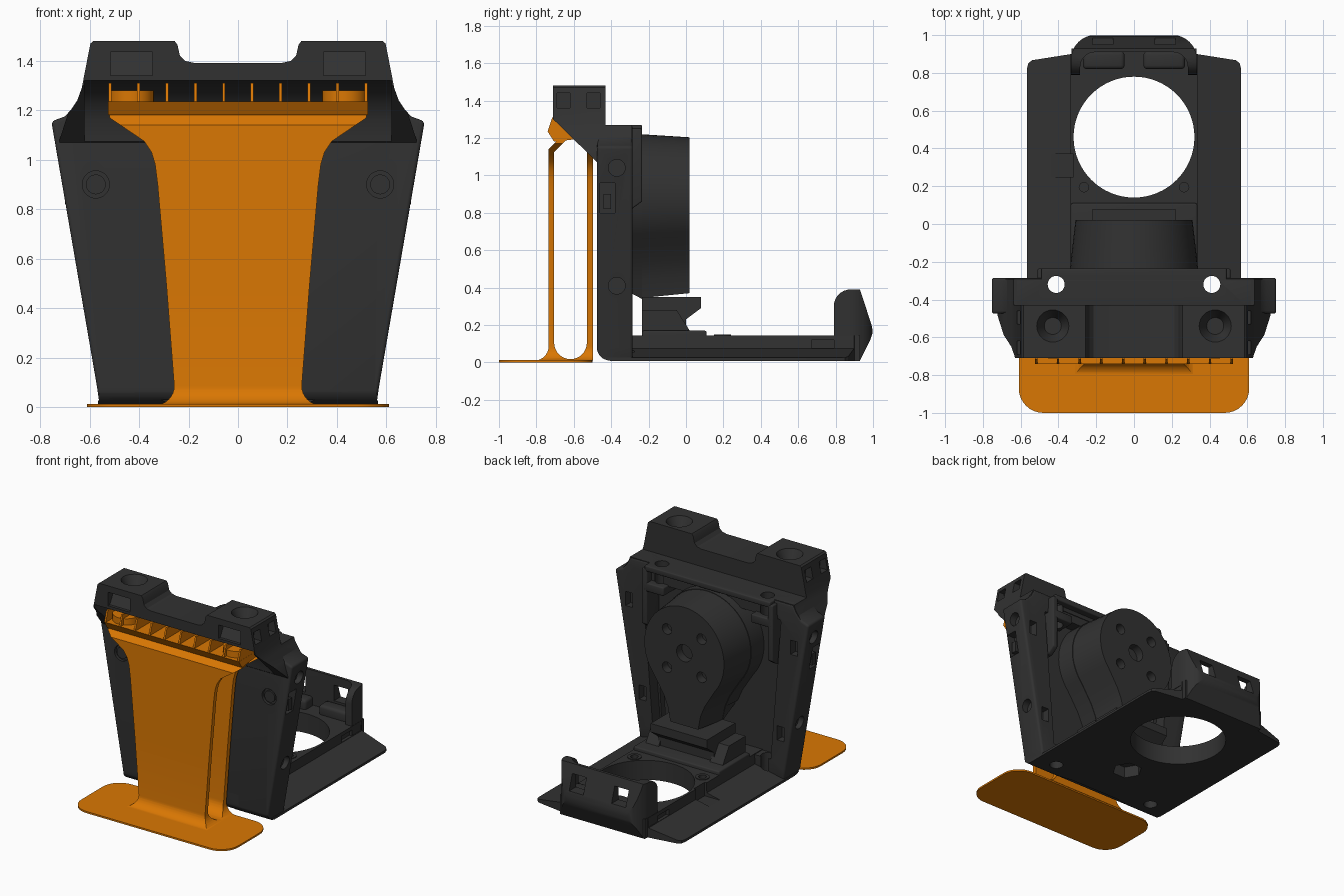
import bpy, bmesh, math

if "Cube" in bpy.data.objects:
    bpy.data.objects.remove(bpy.data.objects["Cube"])


def material(name, rgb):
    m = bpy.data.materials.new(name)
    m.use_nodes = True
    m.diffuse_color = (*rgb, 1)
    m.node_tree.nodes["Principled BSDF"].inputs["Base Color"].default_value = (*rgb, 1)
    return m


DARK = material("charcoal plastic", (0.031, 0.031, 0.031))
ORANGE = material("orange plastic", (0.7, 0.185, 0.001))
AXES = {"x": lambda p, d: (d, p[0], p[1]), "y": lambda p, d: (p[0], d, p[1]), "z": lambda p, d: (p[0], p[1], d)}


def bake(ob):
    """Turn the modifiers into plain mesh."""
    dg = bpy.context.evaluated_depsgraph_get()
    ob.data = bpy.data.meshes.new_from_object(ob.evaluated_get(dg))
    ob.modifiers.clear()


def prism(name, pts, axis, a, b, mat=DARK, bevel=0.0, end=None):
    """Extrude a profile along an axis; end gives a second profile for a taper."""
    bm = bmesh.new()
    lo = [bm.verts.new(AXES[axis](p, a)) for p in pts]
    hi = [bm.verts.new(AXES[axis](p, b)) for p in (end or pts)]
    bm.faces.new(lo)
    bm.faces.new(hi)
    for i in range(len(lo)):
        j = (i + 1) % len(lo)
        bm.faces.new((lo[i], lo[j], hi[j], hi[i]))
    bmesh.ops.recalc_face_normals(bm, faces=bm.faces)
    me = bpy.data.meshes.new(name)
    bm.to_mesh(me)
    bm.free()
    me.materials.append(mat)
    ob = bpy.data.objects.new(name, me)
    bpy.context.collection.objects.link(ob)
    if bevel:
        m = ob.modifiers.new("bevel", "BEVEL")
        m.width, m.segments, m.limit_method = bevel, 3, "ANGLE"
        m.angle_limit = math.radians(35)
        bake(ob)
    return ob


def box(name, x, y, z, mat=DARK, bevel=0.0):
    return prism(name, [(x[0], y[0]), (x[1], y[0]), (x[1], y[1]), (x[0], y[1])], "z", *z, mat, bevel)


def arc(u, v, r, a0, a1, n=8):
    angles = [math.radians(a0 + (a1 - a0) * i / n) for i in range(n + 1)]
    return [(u + r * math.cos(a), v + r * math.sin(a)) for a in angles]


def circle(u, v, r, n=32):
    return arc(u, v, r, 0, 360, n)[:-1]


def rounded(x0, x1, y0, y1, r):
    corners = [(x1 - r, y1 - r), (x0 + r, y1 - r), (x0 + r, y0 + r), (x1 - r, y0 + r)]
    return [p for k, c in enumerate(corners) for p in arc(*c, r, 90 * k, 90 * k + 90)]


def mirrored(half):
    return half + [(-x, v) for x, v in reversed(half)]


def side(s, a, b):
    return sorted((s * a, s * b))


def boolean(ob, tools, op="DIFFERENCE"):
    for t in tools:
        m = ob.modifiers.new("bool", "BOOLEAN")
        m.object, m.operation, m.solver = t, op, "EXACT"
    bake(ob)
    for t in tools:
        bpy.data.objects.remove(t)


def strap_holes():
    return [prism("cut", circle(s * 0.412, -0.32, 0.045), "z", -0.1, 1.6) for s in (-1, 1)]


def toe_cuts():
    """Rounded lower front edge and the central relief behind the stand."""
    return [prism("cut", arc(-0.405, 0.082, 0.072, 180, 270) + [(-0.405, -0.1), (-0.6, -0.1), (-0.6, 0.082)], "x", -1, 1),
            prism("cut", mirrored([(0.35, -0.6), (0.33, -0.47), (0.28, -0.43), (0.2, -0.41)]), "z", -0.1, 0.03)]


# Orange stand: foot, two waisted panels joined by a rounded trough
prism("stand_foot", rounded(-0.61, 0.61, -1, -0.5, 0.13), "z", 0, 0.012, ORANGE)
waist = mirrored(arc(0.335, 0.085, 0.077, 270, 180) + [(0.29, 0.5), (0.325, 0.9), (0.335, 0.98), (0.35, 1.03),
                                                     (0.38, 1.075), (0.52, 1.17), (0.52, 1.32)])
front = arc(-0.81, 0.085, 0.075, 270, 360) + [(-0.735, 1.14), (-0.645, 1.23), (-0.615, 1.215), (-0.705, 1.125)]
front += arc(-0.6175, 0.105, 0.0875, 180, 270)
rear = arc(-0.6175, 0.105, 0.0875, 270, 360) + [(-0.53, 1.14), (-0.5, 1.2), (-0.497, 1.2), (-0.497, 0.01)]
for name, prof in (("stand_front_panel", front + [(-0.6175, 0.01)]), ("stand_rear_panel", rear + [(-0.6175, 0.01)])):
    panel = prism(name, prof, "x", -0.6, 0.6, ORANGE)
    boolean(panel, [prism("outline", waist, "y", -1, 0)], "INTERSECT")

# Orange ribbed catch along the top
prism("catch_floor", [(-0.74, 1.235), (-0.705, 1.18), (-0.53, 1.2), (-0.53, 1.235)], "x", -0.525, 0.525, ORANGE)
for i in range(10):
    x = -0.518 + i * 0.1151
    prism("catch_rib", [(-0.74, 1.235), (-0.715, 1.31), (-0.62, 1.305), (-0.54, 1.22)], "x", x - 0.006, x + 0.006, ORANGE)
for s in (-1, 1):
    prism("catch_boss", circle(s * 0.43, -0.625, 0.09), "z", 1.23, 1.28, ORANGE)

# Upright body: open-backed tray that widens upwards
outline = mirrored([(0.56, 0.01), (0.57, 0.08), (0.755, 1.155), (0.7, 1.175), (0.66, 1.22), (0.635, 1.27)])
body = prism("upright_body", outline, "y", -0.475, -0.285, bevel=0.015)
inner = mirrored([(0.46, 0.14), (0.54, 1.13), (0.49, 1.2)])
cuts = [prism("cut", inner, "y", -0.37, -0.2)] + strap_holes() + toe_cuts()
for s in (-1, 1):
    cuts.append(prism("cut", circle(s * 0.575, 0.9, 0.055), "y", -0.5, -0.455))
    cuts.append(box("cut", side(s, 0.66, 0.85), (-0.46, -0.38), (0.8, 0.96)))
    cuts.append(prism("cut", [(s * 0.45, 0.16), (s * 0.49, 0.85), (s * 0.46, 0.85), (s * 0.42, 0.16)], "y", -0.42, -0.3))
    for z, x in ((1.04, 0.69), (0.41, 0.585)):
        cuts.append(prism("cut", circle(-0.37, z, 0.045), "x", *side(s, x, x + 0.2)))
        cuts.append(box("cut", side(s, x - 0.075, x - 0.02), (-0.34, -0.2), (z - 0.12, z - 0.02)))
boolean(body, cuts)
for s in (-1, 1):
    prism("front_button", circle(s * 0.575, 0.9, 0.04), "y", -0.47, -0.45)
    box("side_clip", side(s, 0.655, 0.7), (-0.44, -0.4), (0.82, 0.9))

# Head bracket: side profile trimmed by the front outline
head = prism("head_bracket", [(-0.71, 1.3), (-0.71, 1.48), (-0.43, 1.48), (-0.43, 1.27), (-0.29, 1.27),
                              (-0.29, 1.14), (-0.43, 1.14), (-0.475, 1.07)], "x", -0.9, 0.9)
trim = mirrored([(0.72, 1.0), (0.722, 1.08), (0.69, 1.18), (0.65, 1.24), (0.632, 1.29), (0.597, 1.47), (0.58, 1.485),
                 (0.26, 1.485), (0.245, 1.465), (0.235, 1.42), (0.215, 1.4), (0.18, 1.392)])
boolean(head, [prism("trim", trim, "y", -1, 0)], "INTERSECT")
hollow = [(-0.8, 1.32), (-0.66, 1.32), (-0.58, 1.29), (-0.52, 1.23), (-0.485, 1.16), (-0.474, 1.0), (-0.8, 1.0)]
cuts = [prism("cut", hollow, "x", -0.62, 0.62)] + strap_holes()
for s in (-1, 1):
    cuts.append(prism("cut", [(-0.8, 1.34), (-0.69, 1.34), (-0.64, 1.435), (-0.8, 1.435)], "x", *side(s, 0.345, 0.515)))
    cuts.append(prism("cut", circle(s * 0.43, -0.54, 0.045), "z", 1.4, 1.49, end=circle(s * 0.43, -0.54, 0.09)))
    for y in (-0.655, -0.495):
        cuts.append(box("cut", side(s, 0.56, 0.8), (y - 0.035, y + 0.035), (1.36, 1.44)))
boolean(head, cuts)

# Rear shelf, corner lugs and guide rails beside the housing
shelf = box("rear_shelf", (-0.49, 0.49), (-0.42, -0.235), (1.23, 1.27), bevel=0.008)
boolean(shelf, strap_holes())
for s in (-1, 1):
    lug = box("corner_lug", side(s, 0.34, 0.5), (-0.38, -0.235), (1.09, 1.15), bevel=0.008)
    boolean(lug, strap_holes())
    prism("guide_rail", [(-0.38, 0.82), (-0.29, 0.82), (-0.235, 0.86), (-0.235, 1.25), (-0.38, 1.25)],
          "x", *side(s, 0.47, 0.51), bevel=0.008)

# Teardrop drive housing with bolt holes, flaring into the body
MID = 0.88
half = arc(0, MID, 0.33, 85, -40, 20) + [(0.215, 0.61), (0.17, 0.54), (0.135, 0.46), (0.115, 0.36)]
drop = [(0, MID + 0.33)] + mirrored(half)
wide = [(x * 1.06, max(MID + (z - MID) * 1.06, 0.42)) for x, z in drop]
prism("housing_flare", wide, "y", -0.39, -0.235, end=[(x * 1.04, MID + (z - MID) * 1.04) for x, z in drop])
housing = prism("drive_housing", [(x * 1.03, MID + (z - MID) * 1.03) for x, z in drop], "y", -0.24, 0.02,
                end=[(x * 0.94, MID + (z - MID) * 0.98) for x, z in drop])
cuts = [prism("cut", circle(0, MID, 0.06), "y", -0.04, 0.1)]
cuts += [prism("cut", circle(*p, 0.037, 20), "y", -0.04, 0.1) for p in arc(0, MID, 0.19, 45, 315, 3)]
boolean(housing, cuts)

# Hinge block under the housing
prism("hinge_block", [(-0.235, 0.1), (-0.235, 0.35), (0.08, 0.35), (0.08, 0.29), (0.0, 0.23), (0.0, 0.1)],
      "x", -0.22, 0.22)
for s in (-1, 1):
    prism("hinge_cheek", [(-0.235, 0.1), (-0.235, 0.28), (-0.05, 0.28), (0.02, 0.17), (0.02, 0.1)], "x", *side(s, 0.2, 0.3))
box("hinge_step", (-0.335, 0.335), (-0.235, 0.11), (0.1, 0.17), bevel=0.01)

# Base tray: raised deck with thin sloping wings and a large round opening
section = mirrored([(0.567, 0.008), (0.567, 0.025), (0.337, 0.075), (0.335, 0.145)])
base = prism("base_tray", section, "y", -0.475, 0.93)
plan = mirrored([(0.567, -0.475), (0.567, 0.82), (0.56, 0.85), (0.54, 0.867), (0.33, 0.9), (0.33, 0.93)])
boolean(base, [prism("plan", plan, "z", -1, 1)], "INTERSECT")
cuts = [prism("cut", circle(0, 0.46, 0.32, 64), "z", -0.1, 0.5), box("cut", (-0.44, -0.32), (0.25, 0.37), (0.05, 0.3)),
        prism("cut", circle(0, -0.07, 0.1, 6), "z", -0.1, 0.09)] + strap_holes() + toe_cuts()
for s in (-1, 1):
    cuts.append(prism("cut", circle(s * 0.265, 0.195, 0.025), "z", 0.08, 0.5))
    cuts.append(box("cut", side(s, 0.315, 0.4), (0.67, 0.89), (0.078, 0.12)))
boolean(base, cuts)
for s in (-1, 1):
    collar = prism("screw_collar", circle(s * 0.265, 0.195, 0.045), "z", 0.1, 0.15)
    boolean(collar, [prism("cut", circle(s * 0.265, 0.195, 0.025), "z", 0.08, 0.5),
                     prism("cut", circle(0, 0.46, 0.32, 64), "z", -0.1, 0.5)])

# Rear cup: rounded shell with two windows and inner clips
cup = prism("rear_cup", [(0.79, 0.05)] + arc(0.88, 0.3, 0.09, 180, 90) + [(0.93, 0.39), (0.95, 0.33), (0.995, 0.19),
            (0.998, 0.16), (0.985, 0.12), (0.93, 0.01), (0.85, 0.01)], "x", -0.335, 0.335)
boolean(cup, [prism("plan", rounded(-0.333, 0.333, 0.5, 1.001, 0.13), "z", -1, 1)], "INTERSECT")
cuts = [prism("cut", rounded(-0.285, 0.285, 0.4, 0.91, 0.08), "z", 0.13, 0.5),
        prism("cut", circle(0, 0.46, 0.32, 64), "z", -0.1, 0.5)]
for s in (-1, 1):
    cuts.append(box("cut", side(s, 0.11, 0.22), (0.85, 1.1), (0.22, 0.33)))
boolean(cup, cuts)
for s in (-1, 1):
    box("cup_clip", side(s, 0.05, 0.27), (0.82, 0.915), (0.12, 0.21), bevel=0.02)

# Smooth curved surfaces while keeping hard edges
bpy.ops.object.select_all(action="DESELECT")
for ob in bpy.context.scene.objects:
    if ob.type == "MESH":
        ob.select_set(True)
        bpy.context.view_layer.objects.active = ob
bpy.ops.object.shade_smooth_by_angle(angle=math.radians(30))
